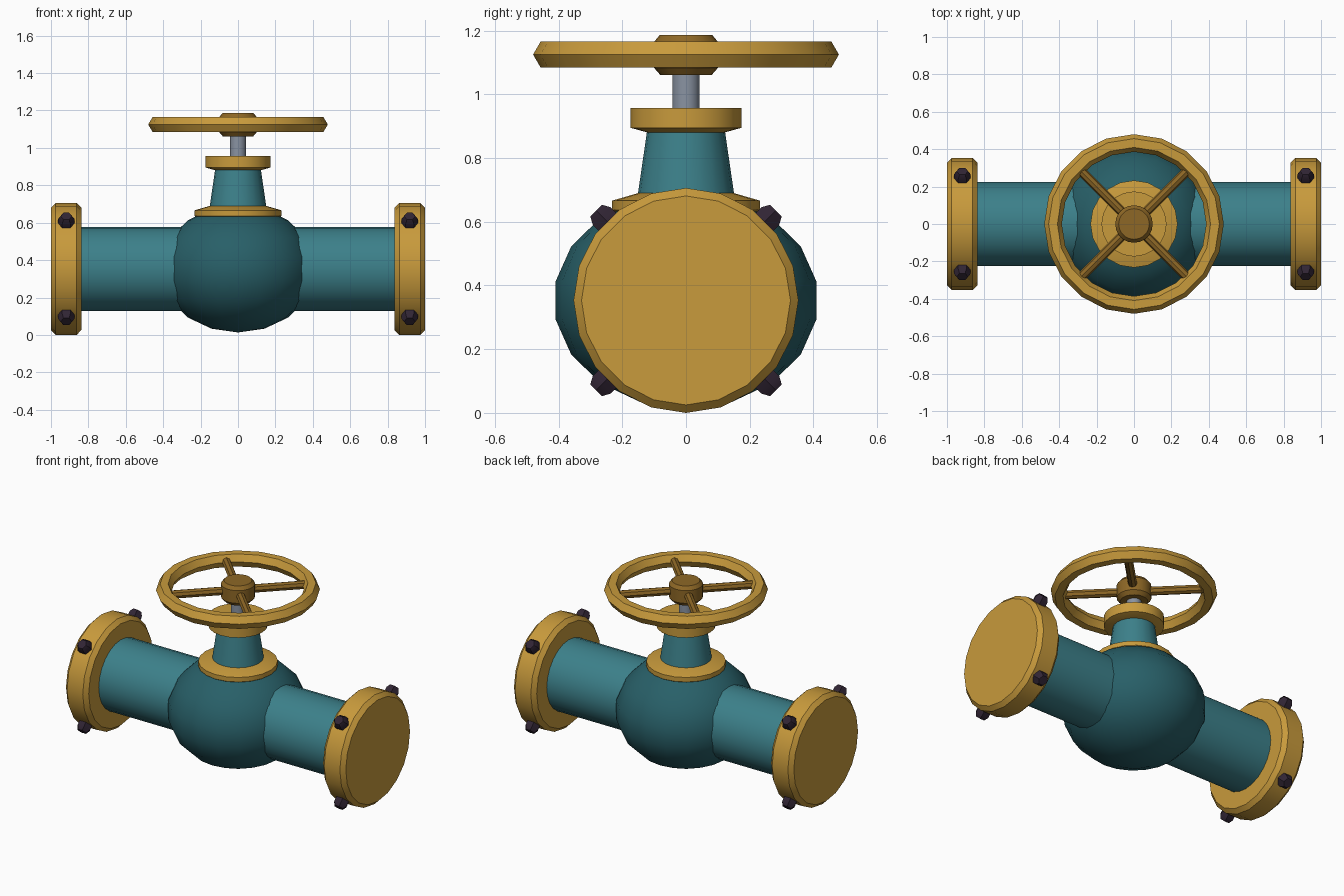
import bpy, bmesh
from math import sin, cos, pi, radians
from mathutils import Matrix, Vector

cube = bpy.data.objects.get("Cube")
if cube:
    bpy.data.objects.remove(cube)


def material(name, *rgb):
    m = bpy.data.materials.new(name)
    m.use_nodes = True
    m.diffuse_color = (*rgb, 1)
    m.node_tree.nodes["Principled BSDF"].inputs["Base Color"].default_value = (*rgb, 1)
    return m


TEAL = material("teal paint", 0.045, 0.216, 0.254)
DARK_TEAL = material("dark teal paint", 0.021, 0.115, 0.138)
GOLD = material("gold paint", 0.58, 0.325, 0.045)
DARK_GOLD = material("dark gold paint", 0.27, 0.137, 0.019)
STEEL = material("stem steel", 0.25, 0.29, 0.36)
BLACK = material("bolt black", 0.03, 0.018, 0.034)

AXIS_Z = 0.353      # height of the pipe axis
WHEEL_Z = 1.125     # height of the handwheel
CENTRE = Matrix.Translation((0, 0, AXIS_Z))


def lathe(name, profile, mat, sides=20, place=Matrix(), ring=False):
    """Turn a (radius, height) profile around local z; ring closes the section."""
    bm = bmesh.new()
    rows = [[bm.verts.new((r * cos(2 * pi * i / sides), r * sin(2 * pi * i / sides), z))
             for i in range(sides)] for r, z in profile]
    pairs = list(zip(rows, rows[1:]))
    if ring:
        pairs.append((rows[-1], rows[0]))
    for a, b in pairs:
        for i in range(sides):
            j = (i + 1) % sides
            bm.faces.new((a[i], a[j], b[j], b[i]))
    if not ring:
        for row, (r, z) in zip((rows[0], rows[-1]), (profile[0], profile[-1])):
            if r > 0:
                bm.faces.new(row)
    # Merge the poles, then keep edges sharp where the form turns
    bmesh.ops.remove_doubles(bm, verts=bm.verts[:], dist=1e-5)
    bmesh.ops.recalc_face_normals(bm, faces=bm.faces[:])
    for f in bm.faces:
        f.smooth = True
    for e in bm.edges:
        e.smooth = e.calc_face_angle(0) < radians(32)
    mesh = bpy.data.meshes.new(name)
    bm.to_mesh(mesh)
    bm.free()
    mesh.materials.append(mat)
    obj = bpy.data.objects.new(name, mesh)
    obj.matrix_world = place
    bpy.context.collection.objects.link(obj)
    return obj


# Squashed round valve body
arc = [radians(a) for a in range(-90, 91, 20)]
lathe("valve_body", [(0.416 * cos(a), 0.34 * sin(a)) for a in arc], DARK_TEAL, place=CENTRE)

# Straight pipe through the body
along_x = CENTRE @ Matrix.Rotation(pi / 2, 4, 'Y')
lathe("pipe", [(0.225, -0.9), (0.225, 0.9)], TEAL, 24, along_x)

# End flanges, each with four radial hex bolts
flange = [(0.328, 0.838), (0.353, 0.863), (0.353, 0.975), (0.328, 1.0)]
bolt = [(0.045, 0.33), (0.045, 0.375), (0.03, 0.399)]
for side, label in ((1, "left"), (-1, "right")):
    lathe(label + "_flange", flange, GOLD, place=CENTRE @ Matrix.Rotation(side * pi / 2, 4, 'Y'))
    for k in range(4):
        place = (Matrix.Translation((side * 0.918, 0, AXIS_Z))
                 @ Matrix.Rotation(pi / 4 + k * pi / 2, 4, 'X'))
        lathe(f"{label}_bolt_{k + 1}", bolt, BLACK, 6, place)

# Bonnet: seat ring, tapered neck, collar and stem
lathe("bonnet_ring", [(0.21, 0.62), (0.233, 0.637), (0.233, 0.666), (0.14, 0.693)], GOLD)
lathe("bonnet_neck", [(0.155, 0.66), (0.12, 0.9)], TEAL)
lathe("collar", [(0.12, 0.88), (0.174, 0.895), (0.174, 0.957)], GOLD)
lathe("stem", [(0.043, 0.94), (0.043, 1.09)], STEEL, 16)

# Handwheel: six-sided rim section, hub and four spokes
rim = [(0.433 + 0.047 * cos(k * pi / 3), WHEEL_Z + 0.047 * sin(k * pi / 3)) for k in range(6)]
lathe("wheel_rim", rim, GOLD, ring=True)
lathe("wheel_hub", [(0.08, 1.06), (0.1, 1.083), (0.1, 1.165), (0.082, 1.187)], DARK_GOLD)
for k in range(4):
    place = (Matrix.Translation((0, 0, WHEEL_Z))
             @ Matrix.Rotation(pi / 4 + k * pi / 2, 4, 'Z') @ Matrix.Rotation(pi / 2, 4, 'Y'))
    lathe(f"wheel_spoke_{k + 1}", [(0.026, 0.06), (0.026, 0.405)], DARK_GOLD, 8, place)
